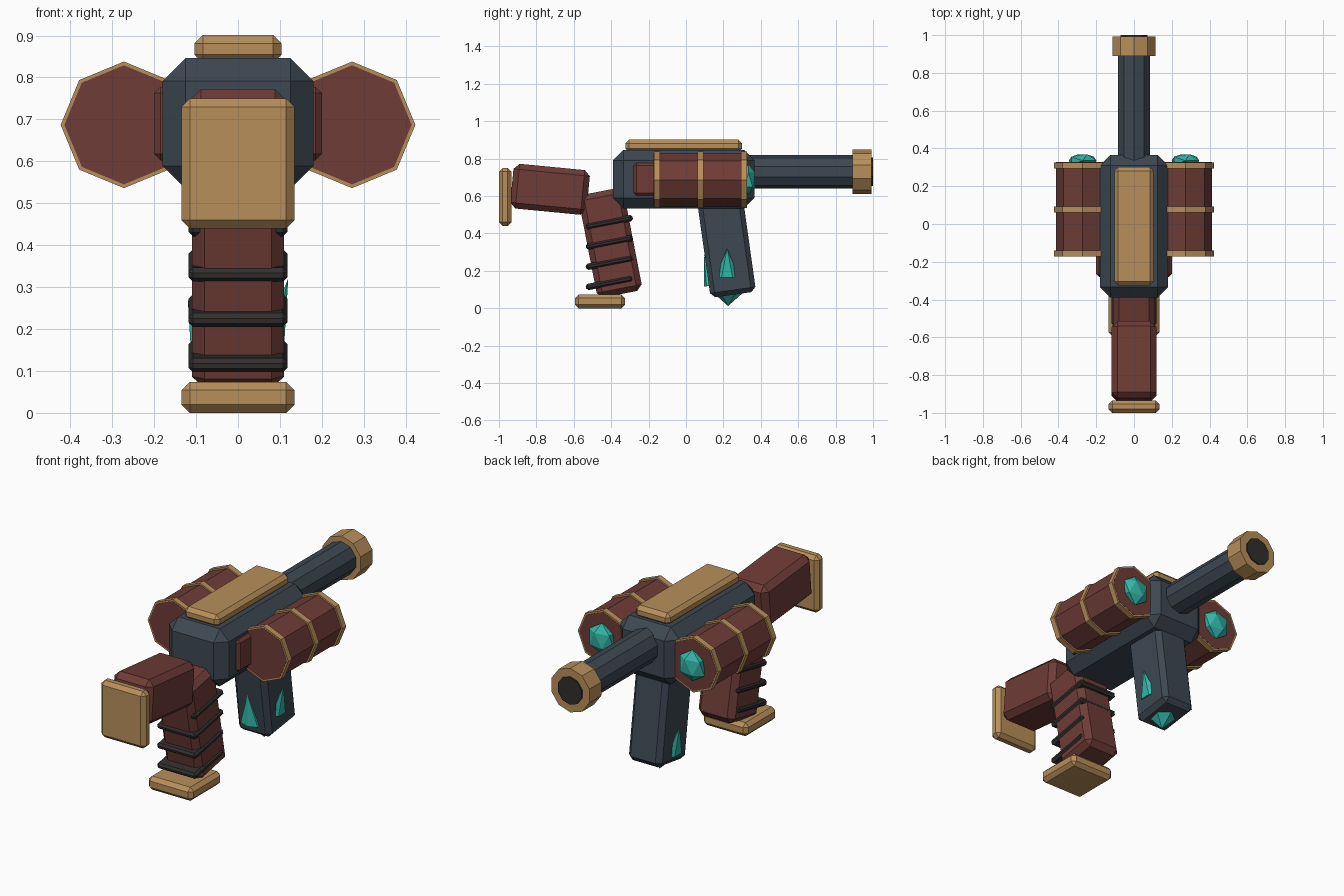
import bpy, bmesh
from math import radians
from mathutils import Matrix

default = bpy.data.objects.get("Cube")
if default:
    bpy.data.objects.remove(default, do_unlink=True)


def material(name, rgb):
    m = bpy.data.materials.new(name)
    m.use_nodes = True
    m.diffuse_color = (*rgb, 1)
    m.node_tree.nodes["Principled BSDF"].inputs["Base Color"].default_value = (*rgb, 1)
    return m


BRASS = material("brass", (0.48, 0.275, 0.102))
RED = material("red_wood", (0.156, 0.045, 0.037))
SLATE = material("slate_metal", (0.047, 0.065, 0.084))
DARK = material("dark_rubber", (0.032, 0.028, 0.027))
TEAL = material("teal_crystal", (0.032, 0.485, 0.402))


def finish(name, bm, mat, loc, rot=(0, 0, 0)):
    bmesh.ops.recalc_face_normals(bm, faces=bm.faces)
    mesh = bpy.data.meshes.new(name)
    bm.to_mesh(mesh)
    bm.free()
    mesh.materials.append(mat)
    obj = bpy.data.objects.new(name, mesh)
    obj.location = loc
    obj.rotation_euler = [radians(a) for a in rot]
    bpy.context.collection.objects.link(obj)
    return obj


def block(name, mat, loc, size, bevel, tilt=0):
    """Chamfered box, tilted about the x axis."""
    bm = bmesh.new()
    bmesh.ops.create_cube(bm, size=1)
    bmesh.ops.scale(bm, vec=size, verts=bm.verts)
    bmesh.ops.bevel(bm, geom=bm.edges[:], offset=bevel, segments=1,
                    affect='EDGES', clamp_overlap=True)
    return finish(name, bm, mat, loc, (tilt, 0, 0))


def tube(name, mat, x, z, y0, y1, radius, sides):
    """Prism along y with a corner pointing straight up."""
    bm = bmesh.new()
    bmesh.ops.create_cone(bm, cap_ends=True, segments=sides,
                          radius1=radius, radius2=radius, depth=y1 - y0)
    return finish(name, bm, mat, (x, (y0 + y1) / 2, z), (90, 0, 0))


def spike(name, loc, radius, height, squash=(1, 1, 1), rot=(0, 0, 0), sides=6):
    """Cone crystal with its base centred on loc."""
    bm = bmesh.new()
    bmesh.ops.create_cone(bm, cap_ends=True, segments=sides, radius1=radius,
                          radius2=0, depth=height,
                          matrix=Matrix.Translation((0, 0, height / 2)))
    bmesh.ops.scale(bm, vec=squash, verts=bm.verts)
    return finish(name, bm, TEAL, loc, rot)


# Receiver, top rail and barrel
block("receiver", SLATE, (0, -0.012, 0.69), (0.36, 0.755, 0.312), 0.055)
block("top_rail", BRASS, (0, -0.012, 0.868), (0.208, 0.625, 0.066), 0.02)
tube("barrel", SLATE, 0, 0.73, 0.3, 0.985, 0.09, 10)
tube("muzzle_ring", BRASS, 0, 0.73, 0.89, 0.993, 0.12, 10)
tube("muzzle_bore", DARK, 0, 0.73, 0.9, 1.0, 0.075, 10)

# Stock and butt plate
block("stock", RED, (0, -0.727, 0.636), (0.236, 0.41, 0.24), 0.03, -5.5)
block("butt_plate", BRASS, (0, -0.967, 0.595), (0.27, 0.066, 0.31), 0.02)

# Grip with wrapped bands and a foot plate
block("grip", RED, (0, -0.405, 0.35), (0.22, 0.245, 0.56), 0.03, 11)
for i in range(4):
    block(f"grip_band_{i + 1}", DARK, (0, -0.41, 0.46 - 0.108 * i),
          (0.236, 0.255, 0.034), 0.011, 11)
block("grip_foot", BRASS, (0, -0.46, 0.037), (0.27, 0.268, 0.074), 0.02)

# Magazine and its crystals
block("magazine", SLATE, (0, 0.217, 0.33), (0.2, 0.245, 0.52), 0.025, 8)
spike("magazine_crystal_left", (0.085, 0.22, 0.17), 0.06, 0.155, (0.5, 1, 1), (0, 13, 0))
spike("magazine_crystal_right", (-0.085, 0.225, 0.12), 0.06, 0.155, (0.5, 1, 1), (0, -13, 0))
spike("magazine_crystal_front", (-0.01, 0.125, 0.12), 0.06, 0.17, (1, 0.5, 1), (10, 0, 0))
spike("magazine_crystal_bottom", (0, 0.225, 0.09), 0.088, 0.078, rot=(180, 0, 0))

# Side pods with bands, end crystals and mounting blocks
for side, label in ((1, "left"), (-1, "right")):
    x, z = 0.272 * side, 0.687
    tube(f"pod_{label}", RED, x, z, -0.173, 0.327, 0.142, 8)
    for i in range(3):
        y = 0.077 + 0.233 * (i - 1)
        tube(f"pod_band_{label}_{i + 1}", BRASS, x, z, y - 0.016, y + 0.016, 0.151, 8)
    bm = bmesh.new()
    bmesh.ops.create_icosphere(bm, subdivisions=1, radius=1)
    bmesh.ops.scale(bm, vec=(0.082, 0.04, 0.085), verts=bm.verts)
    finish(f"pod_crystal_{label}", bm, TEAL, (x, 0.335, z))
    block(f"pod_mount_{label}", RED, (0.17 * side, -0.17, 0.69), (0.06, 0.22, 0.175), 0.015)
